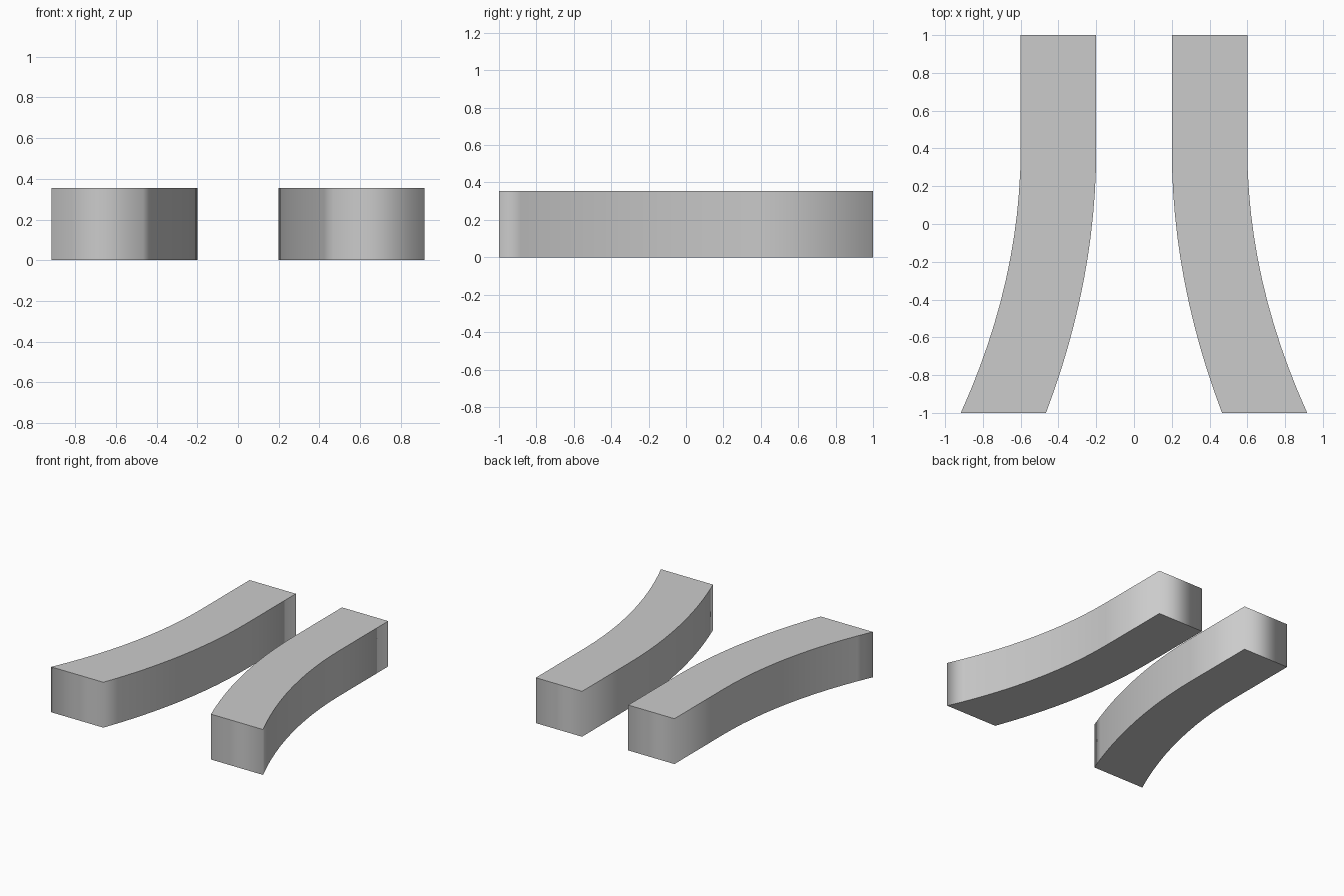
import bpy, bmesh
from mathutils import Vector
from mathutils.geometry import interpolate_bezier

if "Cube" in bpy.data.objects:
    bpy.data.objects.remove(bpy.data.objects["Cube"])

HEIGHT = 0.355
BEND_Y = 0.4      # where the straight part turns into the curve
STEPS = 13        # points along each curved side


def side(x_straight, x_end):
    """Plan curve of one side, from the bend to the front end."""
    length = BEND_Y + 1
    slope = 2 * (x_end - x_straight) / length
    a, d = Vector((x_straight, BEND_Y, 0)), Vector((x_end, -1, 0))
    b = a + Vector((0, -length / 3, 0))
    c = d + Vector((-slope * length / 3, length / 3, 0))
    return interpolate_bezier(a, b, c, d, STEPS)


# Closed plan outline of the right block
inner, outer = side(0.2, 0.466), side(0.6, 0.917)
outline = [Vector((0.2, 1, 0))] + inner + outer[::-1] + [Vector((0.6, 1, 0))]

# Extrude the outline; walls shade smoothly, top and bottom stay flat
bm = bmesh.new()
base = bm.faces.new([bm.verts.new(p) for p in outline])
ext = bmesh.ops.extrude_face_region(bm, geom=[base], use_keep_orig=True)
top = [v for v in ext["geom"] if isinstance(v, bmesh.types.BMVert)]
bmesh.ops.translate(bm, verts=top, vec=(0, 0, HEIGHT))
bmesh.ops.recalc_face_normals(bm, faces=bm.faces)
for f in bm.faces:
    f.smooth = abs(f.normal.z) < 0.5
    if not f.smooth:
        for e in f.edges:
            e.smooth = False

mesh = bpy.data.meshes.new("curved_blocks")
bm.to_mesh(mesh)
bm.free()
blocks = bpy.data.objects.new("curved_blocks", mesh)
bpy.context.collection.objects.link(blocks)

# Left block is the mirror image
mirror = blocks.modifiers.new("Mirror", "MIRROR")
mirror.use_axis[0] = True
